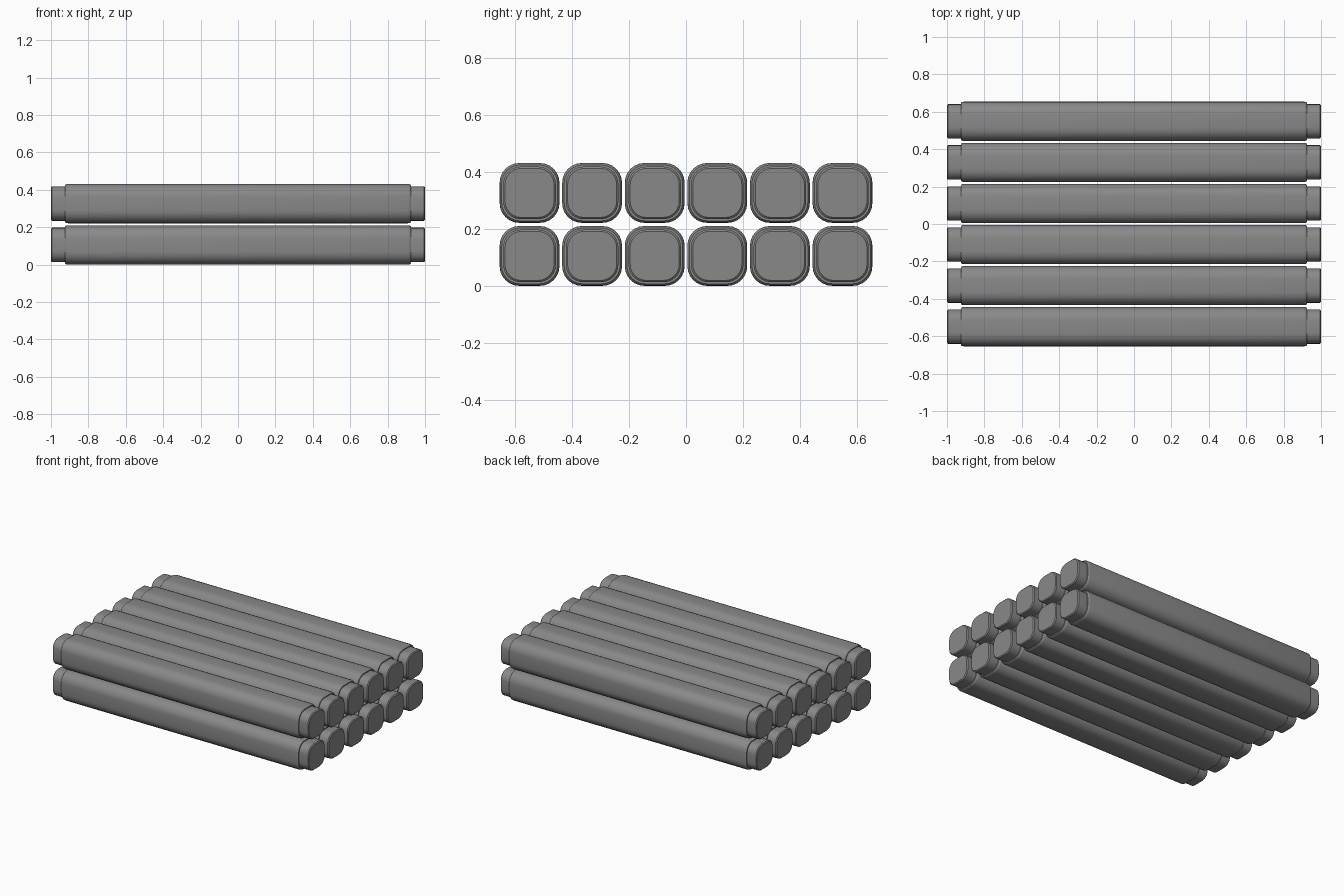
import bpy
import bmesh
import math

cube = bpy.data.objects.get("Cube")
if cube:
    bpy.data.objects.remove(cube)

ROWS, LAYERS = 6, 2
PITCH_Y, PITCH_Z = 0.2195, 0.221
HALF = 0.105
CORNER_STEPS = 6

grey = bpy.data.materials.new("plain grey")
grey.use_nodes = True
colour = (0.25, 0.25, 0.25, 1)
grey.diffuse_color = colour
grey.node_tree.nodes["Principled BSDF"].inputs["Base Color"].default_value = colour


def rounded_square(half, radius):
    """Cross-section points, counter-clockwise."""
    points = []
    for corner in range(4):
        mid = math.radians(45 + 90 * corner)
        cy = math.copysign(half - radius, math.cos(mid))
        cz = math.copysign(half - radius, math.sin(mid))
        for i in range(CORNER_STEPS + 1):
            a = math.pi / 2 * (corner + i / CORNER_STEPS)
            points.append((cy + radius * math.cos(a), cz + radius * math.sin(a)))
    return points


def bar_mesh():
    """Rounded bar with a chamfered shoulder and a narrower stub at each end."""
    half_profile = [(1.0, 0.086), (0.994, 0.092), (0.926, 0.092),
                    (0.926, 0.098), (0.92, 0.103), (0.91, HALF)]
    sections = [(-x, h) for x, h in half_profile] + half_profile[::-1]
    bm = bmesh.new()
    rings = []
    for x, half in sections:
        outline = rounded_square(half, half * 0.66)
        rings.append([bm.verts.new((x, y, z)) for y, z in outline])
    for a, b in zip(rings, rings[1:]):
        for i in range(len(a)):
            j = (i + 1) % len(a)
            bm.faces.new((a[i], a[j], b[j], b[i]))
    bm.faces.new(rings[0])
    bm.faces.new(rings[-1])
    bmesh.ops.recalc_face_normals(bm, faces=bm.faces)
    mesh = bpy.data.meshes.new("bar")
    bm.to_mesh(mesh)
    bm.free()
    mesh.materials.append(grey)
    return mesh


# Stack of bars
mesh = bar_mesh()
bars = []
for layer, level in enumerate(("lower", "upper")[:LAYERS]):
    for row in range(ROWS):
        bar = bpy.data.objects.new(f"{level}_bar_{row + 1}", mesh)
        bar.location = (0, (row - (ROWS - 1) / 2) * PITCH_Y, HALF + layer * PITCH_Z)
        bpy.context.collection.objects.link(bar)
        bars.append(bar)

# Smooth shading with crisp shoulders
bpy.ops.object.select_all(action="DESELECT")
bars[0].select_set(True)
bpy.context.view_layer.objects.active = bars[0]
bpy.ops.object.shade_smooth_by_angle(angle=math.radians(35))
